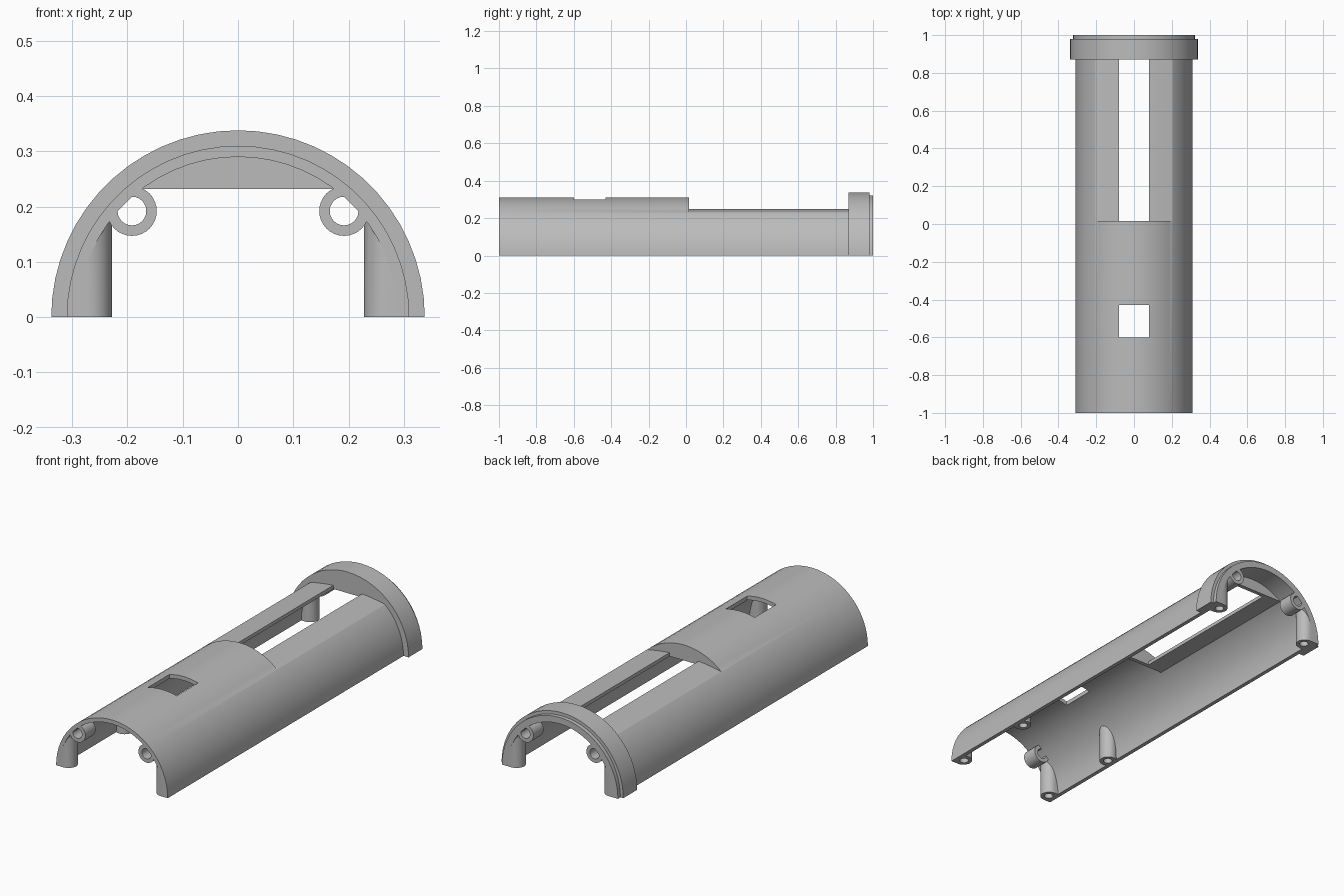
import bpy, bmesh, math

if "Cube" in bpy.data.objects:
    bpy.data.objects.remove(bpy.data.objects["Cube"])

R_OUT, R_IN = 0.31, 0.29          # shell radii
CEIL = 0.232                      # underside of the recess plate
Y0, Y1, WALL = 0.015, 0.87, 0.02  # recess ends and end wall thickness

grey = bpy.data.materials.new("grey_plastic")
grey.diffuse_color = (0.5, 0.5, 0.5, 1)
grey.use_nodes = True
grey.node_tree.nodes["Principled BSDF"].inputs["Base Color"].default_value = grey.diffuse_color


def prism(name, profile, a, b, axis="Y"):
    """Extrude a closed 2D profile from a to b along Y (x,z) or Z (x,y)."""
    bm = bmesh.new()
    def put(p, t):
        return bm.verts.new((p[0], t, p[1]) if axis == "Y" else (p[0], p[1], t))
    lo = [put(p, a) for p in profile]
    hi = [put(p, b) for p in profile]
    n = len(profile)
    bm.faces.new(lo)
    bm.faces.new(hi)
    for i in range(n):
        j = (i + 1) % n
        bm.faces.new((lo[i], lo[j], hi[j], hi[i]))
    bmesh.ops.recalc_face_normals(bm, faces=bm.faces)
    me = bpy.data.meshes.new(name)
    bm.to_mesh(me)
    bm.free()
    me.materials.append(grey)
    ob = bpy.data.objects.new(name, me)
    bpy.context.collection.objects.link(ob)
    return ob


def arc(cx, cy, r, a0, a1, n):
    return [(cx + r * math.cos(a0 + (a1 - a0) * i / n),
             cy + r * math.sin(a0 + (a1 - a0) * i / n)) for i in range(n + 1)]


def ring(r_in, r_out):
    """Half ring standing on z = 0."""
    return arc(0, 0, r_out, 0, math.pi, 30) + arc(0, 0, r_in, math.pi, 0, 30)


def circle(cx, cy, r, n=32):
    return arc(cx, cy, r, 0, 2 * math.pi, n)[:-1]


def rect(x0, x1, y0, y1):
    return [(x0, y0), (x1, y0), (x1, y1), (x0, y1)]


def floor(x):
    """Gently curved height of the recess."""
    return 0.2533 - 0.52 * x * x


def boolean(target, other, op, keep=False):
    mod = target.modifiers.new("bool", "BOOLEAN")
    mod.operation, mod.object, mod.solver = op, other, "EXACT"
    bpy.context.view_layer.objects.active = target
    bpy.ops.object.modifier_apply(modifier=mod.name)
    if not keep:
        bpy.data.objects.remove(other)


# Half tube with the recess and the small window cut out
shell = prism("half_tube_shell", ring(R_IN, R_OUT), -1, 1)
line = [(x, floor(x)) for x in (-0.26 + 0.02 * i for i in range(27))]
boolean(shell, prism("recess_cut", line + [(0.26, 0.6), (-0.26, 0.6)], Y0, Y1), "DIFFERENCE")
boolean(shell, prism("window_cut", rect(-0.08, 0.08, -0.6, -0.43), 0.15, 0.5, "Z"), "DIFFERENCE")

# Collar and end lip
prism("collar", ring(R_OUT - 0.0005, 0.338), Y1, 0.98)
prism("end_lip", ring(R_OUT - 0.0005, 0.322), 0.979, 1)

# End walls of the recess
r = R_IN + 0.0005
a = math.asin(CEIL / r)
for name, y in (("recess_front_wall", Y0 - WALL), ("recess_back_wall", Y1)):
    prism(name, arc(0, 0, r, a, math.pi - a, 20), y, y + WALL)

# Recess plates either side of the long slot
for s in (-1, 1):
    top = [(s * x, floor(x)) for x in (0.18 - 0.02 * i for i in range(6))]
    prism("recess_plate", [(s * 0.08, CEIL), (s * 0.177, CEIL)] + top, Y0 - 0.001, Y1 + 0.001)

# Screw bosses, clipped to the inside of the shell
clip = prism("clip_helper", [(0.2915, -0.3)] + arc(0, 0, 0.2915, 0, math.pi, 30)
             + [(-0.2915, -0.3)], -1.3, 1.3)
clip.hide_render = True
for s in (-1, 1):
    # upright bosses along the lower edges
    for y in (-0.958, -0.515, 0.958):
        outline = circle(s * 0.27, y, 0.042)
        if abs(y) > 0.9:  # end bosses run straight out into the shell
            half = arc(0, 0, 0.042, math.pi / 2, math.pi * 1.5, 16)
            outline = [(s * (0.27 + u), y + v) for u, v in half]
            outline += [(s * 0.33, y - 0.042), (s * 0.33, y + 0.042)]
        boss = prism("upright_boss", outline, 0, 0.28, "Z")
        boolean(boss, clip, "INTERSECT", keep=True)
        boolean(boss, prism("screw_hole", circle(s * 0.266, y, 0.021, 24), -0.05, 0.08, "Z"),
                "DIFFERENCE")
    # lengthwise bosses at both ends
    for lo, hi in ((-1, -0.92), (0.92, 1)):
        boss = prism("end_boss", circle(s * 0.192, 0.192, 0.045), lo, hi)
        boolean(boss, clip, "INTERSECT", keep=True)
        boolean(boss, prism("screw_hole", circle(s * 0.192, 0.192, 0.026, 24),
                            lo - 0.05, hi + 0.05), "DIFFERENCE")
bpy.data.objects.remove(clip)

# Smooth curved walls, sharp edges
bpy.ops.object.select_all(action="SELECT")
bpy.context.view_layer.objects.active = shell
bpy.ops.object.shade_smooth_by_angle(angle=math.radians(30))
